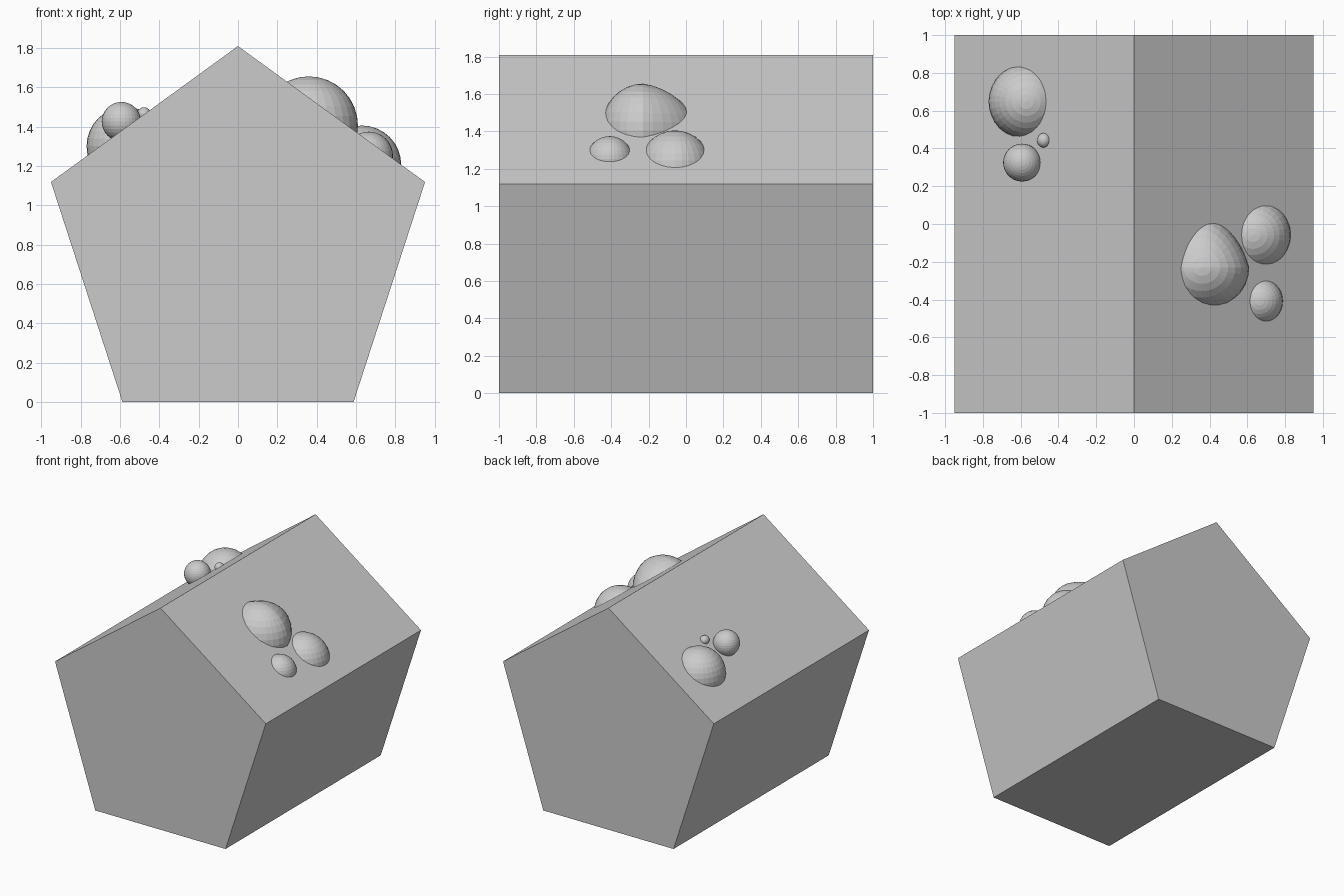
import bpy
import math

cube = bpy.data.objects.get("Cube")
if cube:
    bpy.data.objects.remove(cube, do_unlink=True)

CENTRE_Z = math.cos(math.pi / 5)  # centre-to-side distance of a unit pentagon

# Five-sided prism lying along y, resting on one flat side
bpy.ops.mesh.primitive_cylinder_add(
    vertices=5, radius=1, depth=2, location=(0, 0, CENTRE_Z),
    rotation=(math.pi / 2, 0, 0))
bpy.context.object.name = "pentagonal_body"


def bump(name, location, radius, length=None):
    """Faceted rounded bump; length is its half size along y."""
    bpy.ops.mesh.primitive_uv_sphere_add(
        segments=32, ring_count=16, radius=radius, location=location)
    obj = bpy.context.object
    obj.name = name
    for v in obj.data.vertices:
        v.co.y *= (length or radius) / radius
    return obj


# Bumps on the left slope, the largest one egg-shaped towards the back
egg = bump("left_egg_bump", (0.36, -0.23, 1.405), 0.25)
for v in egg.data.vertices:
    t = v.co.y / 0.25
    if t > 0:
        v.co.x *= 1 - 0.27 * t
        v.co.z *= 1 - 0.15 * t
        v.co.y = 0.28 * t
    else:
        v.co.y = 0.226 * t

bump("left_middle_bump", (0.63, -0.058, 1.205), 0.2, 0.193)
bump("left_small_bump", (0.665, -0.408, 1.251), 0.123)

# Bumps on the right slope
bump("right_large_bump", (-0.57, 0.648, 1.3), 0.2)
bump("right_round_bump", (-0.593, 0.325, 1.425), 0.1)
bump("right_tiny_bump", (-0.478, 0.443, 1.463), 0.035, 0.038)
